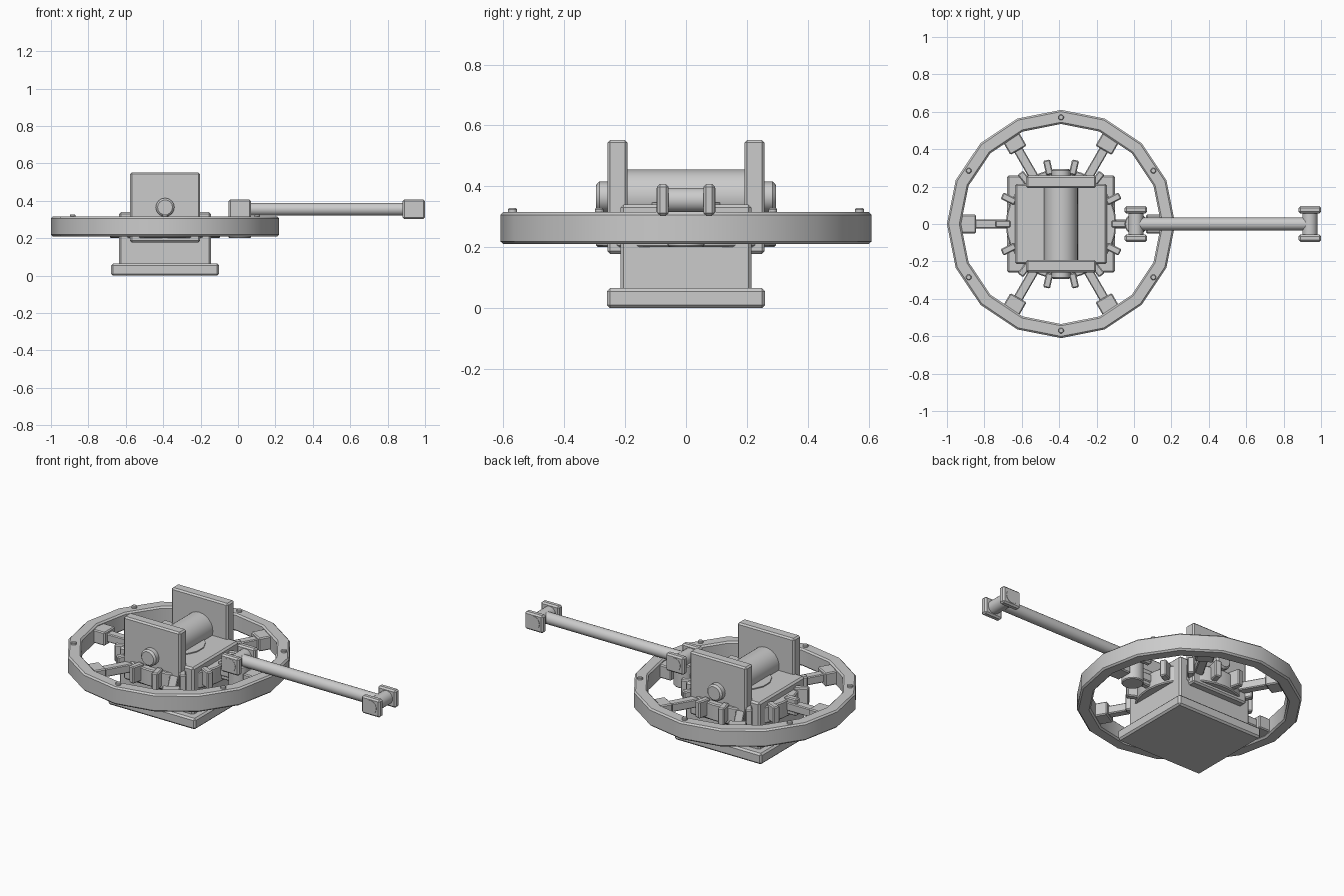
import bpy, bmesh, math
from mathutils import Matrix, Vector

if "Cube" in bpy.data.objects:
    bpy.data.objects.remove(bpy.data.objects["Cube"])

CX = -0.39          # wheel and body centre
WZ = 0.2625         # wheel mid height

grey = bpy.data.materials.new("plain grey")
grey.diffuse_color = (0.6, 0.6, 0.6, 1)
grey.use_nodes = True
grey.node_tree.nodes["Principled BSDF"].inputs["Base Color"].default_value = grey.diffuse_color


def finish(name, bm, bevel):
    """Chamfer hard edges, shade smooth between shallow faces, link object."""
    bmesh.ops.recalc_face_normals(bm, faces=bm.faces)
    limit = math.radians(30)
    if bevel:
        hard = [e for e in bm.edges if e.calc_face_angle(0) > limit]
        bmesh.ops.bevel(bm, geom=hard, offset=bevel, segments=1, affect='EDGES')
    for f in bm.faces:
        f.smooth = True
    for e in bm.edges:
        e.smooth = e.calc_face_angle(0) < limit
    me = bpy.data.meshes.new(name)
    bm.to_mesh(me)
    bm.free()
    me.materials.append(grey)
    ob = bpy.data.objects.new(name, me)
    bpy.context.collection.objects.link(ob)
    return ob


def box(name, x, y, z, bevel=0.008, turn=0.0, pivot=None):
    """Box from (min, max) ranges, optionally turned about a vertical pivot."""
    bm = bmesh.new()
    bmesh.ops.create_cube(bm, size=1)
    for v in bm.verts:
        v.co = Vector([(r[0] + r[1]) / 2 + c * (r[1] - r[0])
                       for r, c in zip((x, y, z), v.co)])
    if pivot is not None:
        m = Matrix.Translation(pivot) @ Matrix.Rotation(turn, 4, 'Z')
        bmesh.ops.transform(bm, matrix=m, verts=bm.verts)
    return finish(name, bm, bevel)


def rod(name, a, b, r, sides=24, bevel=0.0):
    """Capped cylinder between two points."""
    a, b = Vector(a), Vector(b)
    d = b - a
    m = Matrix.Translation((a + b) / 2) @ d.to_track_quat('Z', 'Y').to_matrix().to_4x4()
    bm = bmesh.new()
    bmesh.ops.create_cone(bm, cap_ends=True, segments=sides, radius1=r, radius2=r,
                          depth=d.length, matrix=m)
    return finish(name, bm, bevel)


# Wheel rim: sixteen-sided rectangular ring
bm = bmesh.new()
N = 16
section = [(0.61, 0.21), (0.61, 0.315), (0.535, 0.315), (0.535, 0.21)]
rings = []
for i in range(N):
    t = 2 * math.pi * i / N
    rings.append([bm.verts.new((CX + r * math.cos(t), r * math.sin(t), z))
                  for r, z in section])
for i in range(N):
    a, b = rings[i], rings[(i + 1) % N]
    for k in range(4):
        bm.faces.new((a[k], b[k], b[(k + 1) % 4], a[(k + 1) % 4]))
finish("wheel_rim", bm, 0.009)

# Six spokes with end pads, and rim bolts between them
pivot = (CX, 0, 0)
for i in range(6):
    t = math.radians(60 * i)
    box(f"spoke_{i}", (0.2, 0.5), (-0.025, 0.025), (WZ - 0.025, WZ + 0.025), 0.005, t, pivot)
    box(f"spoke_pad_{i}", (0.455, 0.55), (-0.05, 0.05), (WZ - 0.04, WZ + 0.04), 0.006, t, pivot)
    u = t + math.radians(30)
    x, y = CX + 0.57 * math.cos(u), 0.57 * math.sin(u)
    rod(f"rim_bolt_{i}", (x, y, 0.3), (x, y, 0.328), 0.016, 8, 0.004)

# Hub drum with fourteen teeth
rod("hub_drum", (CX, 0, 0.2), (CX, 0, 0.3), 0.295, 32, 0.006)
for i in range(14):
    box(f"hub_tooth_{i}", (0.27, 0.35), (-0.019, 0.019), (0.215, 0.315), 0.006,
        2 * math.pi * i / 14, pivot)

# Central body and foot
box("foot_plate", (CX - 0.288, CX + 0.288), (-0.26, 0.26), (0, 0.065), 0.01)
box("body_block", (CX - 0.245, CX + 0.245), (-0.215, 0.215), (0.03, 0.34), 0.01)
rod("top_disc", (CX, 0, 0.32), (CX, 0, 0.346), 0.145, 14)

# Bearing cheeks, roller and axle
for s, side in ((-1, "front"), (1, "back")):
    box(f"{side}_cheek", (CX - 0.187, CX + 0.187), sorted((s * 0.192, s * 0.258)),
        (0.178, 0.552), 0.009)
rod("roller", (CX, -0.2, 0.365), (CX, 0.2, 0.365), 0.09, 24)
rod("axle", (CX, -0.295, 0.365), (CX, 0.295, 0.365), 0.05, 16, 0.01)

# Crank post and connecting rod with a clevis at each end
AZ = 0.355
rod("crank_post", (0.01, 0, 0.2), (0.01, 0, 0.335), 0.06, 20, 0.005)
rod("connecting_rod", (0.01, 0, AZ), (0.94, 0, AZ), 0.034, 20)
for x, end in ((0.01, "inner"), (0.94, "outer")):
    rod(f"{end}_pin", (x, -0.097, AZ), (x, 0.097, AZ), 0.04, 20)
    for s, side in ((-1, "front"), (1, "back")):
        box(f"{end}_{side}_clevis_plate", (x - 0.06, x + 0.06), sorted((s * 0.057, s * 0.095)),
            (AZ - 0.052, AZ + 0.052), 0.009)
